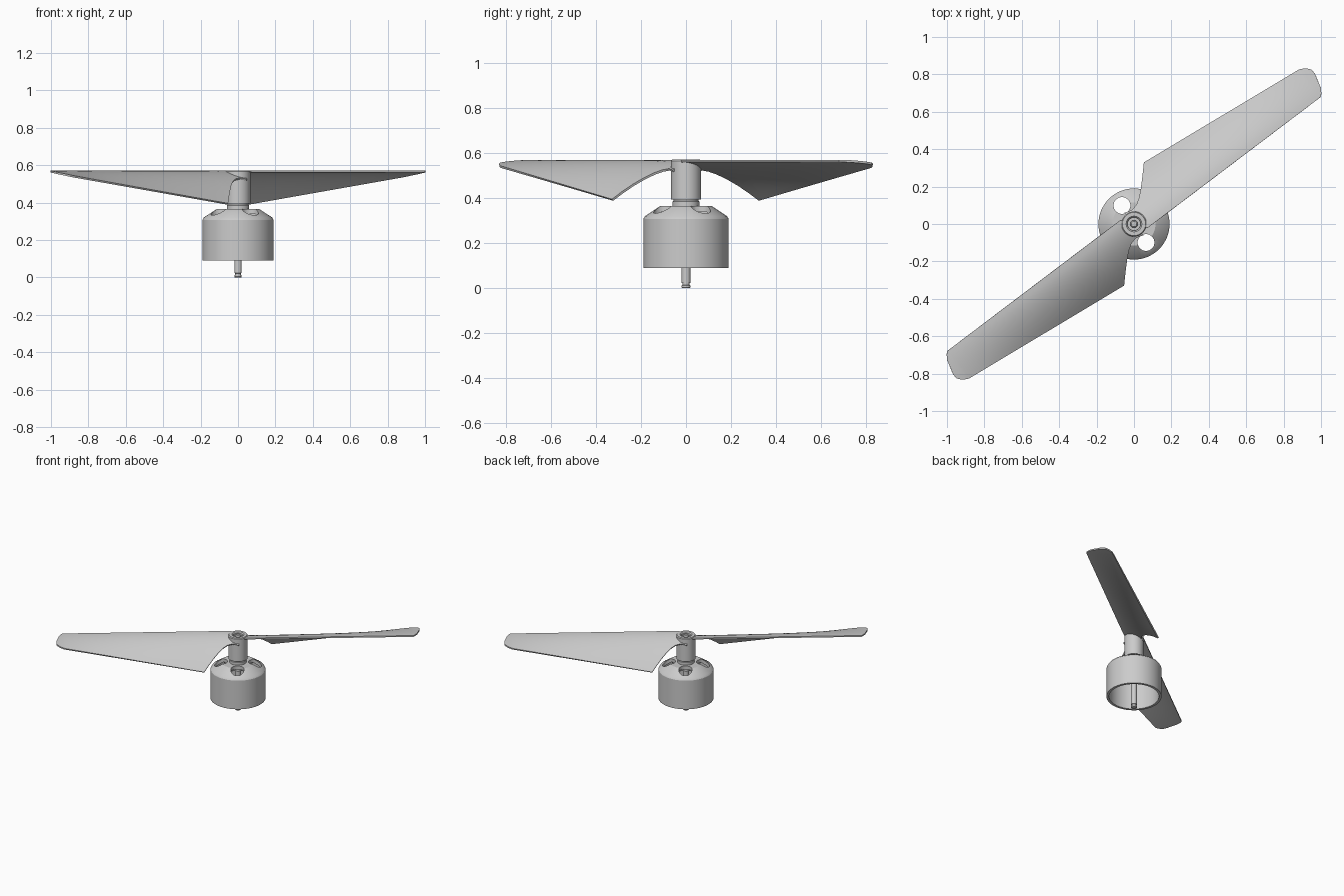
import bpy, bmesh
from math import pi, cos, sin, radians
from mathutils import Vector, Matrix

cube = bpy.data.objects.get("Cube")
if cube:
    bpy.data.objects.remove(cube, do_unlink=True)

grey = bpy.data.materials.new("light grey")
grey.use_nodes = True
GREY = (0.6, 0.6, 0.6, 1)
grey.diffuse_color = GREY
grey.node_tree.nodes["Principled BSDF"].inputs["Base Color"].default_value = GREY


def make_object(name, bm):
    mesh = bpy.data.meshes.new(name)
    bm.to_mesh(mesh)
    bm.free()
    mesh.materials.append(grey)
    obj = bpy.data.objects.new(name, mesh)
    bpy.context.collection.objects.link(obj)
    return obj


def smooth(obj, angle=30):
    bpy.ops.object.select_all(action="DESELECT")
    obj.select_set(True)
    bpy.context.view_layer.objects.active = obj
    bpy.ops.object.shade_smooth_by_angle(angle=radians(angle))


def apply_modifiers(obj):
    bpy.ops.object.select_all(action="DESELECT")
    obj.select_set(True)
    bpy.context.view_layer.objects.active = obj
    for mod in list(obj.modifiers):
        bpy.ops.object.modifier_apply(modifier=mod.name)


def lathe(name, profile, steps=64):
    """Spin a radius/height profile around the z axis."""
    bm = bmesh.new()
    verts = [bm.verts.new((r, 0, z)) for r, z in profile]
    edges = [bm.edges.new(pair) for pair in zip(verts, verts[1:])]
    bmesh.ops.spin(bm, geom=verts + edges, cent=(0, 0, 0), axis=(0, 0, 1),
                   angle=2 * pi, steps=steps)
    bmesh.ops.remove_doubles(bm, verts=bm.verts, dist=1e-4)
    bmesh.ops.recalc_face_normals(bm, faces=bm.faces)
    return make_object(name, bm)


# Motor bell: open below, with a tapered top
bell = lathe("motor_bell", [
    (0, 0.365), (0.115, 0.365), (0.183, 0.32), (0.19, 0.308), (0.19, 0.09),
    (0.172, 0.09), (0.172, 0.3), (0.11, 0.34), (0, 0.34)])

# Four round vents cut through the bell top
HOLE_ANGLES = [radians(33 + 90 * i) for i in range(4)]
bm = bmesh.new()
for a in HOLE_ANGLES:
    bmesh.ops.create_cone(bm, cap_ends=True, segments=32, radius1=0.045, radius2=0.045,
                          depth=0.2, matrix=Matrix.Translation(
                              (0.118 * cos(a), 0.118 * sin(a), 0.34)))
cutter = make_object("vent_cutter", bm)
cutter.hide_render = True
cut = bell.modifiers.new("vents", "BOOLEAN")
cut.operation = "DIFFERENCE"
cut.solver = "EXACT"
cut.object = cutter
apply_modifiers(bell)
bpy.data.objects.remove(cutter, do_unlink=True)
smooth(bell)

# Shaft, with a clip groove at the foot, and the boss that holds it
smooth(lathe("motor_shaft", [
    (0, 0), (0.017, 0), (0.02, 0.004), (0.02, 0.012), (0.015, 0.014), (0.015, 0.022),
    (0.02, 0.024), (0.02, 0.562), (0.014, 0.569), (0, 0.569)], 32))
smooth(lathe("shaft_boss", [
    (0.02, 0.31), (0.042, 0.31), (0.042, 0.345), (0.02, 0.345)], 32))

# Collar under the propeller
smooth(lathe("collar", [
    (0.02, 0.36), (0.06, 0.36), (0.06, 0.385), (0.055, 0.388), (0.055, 0.402),
    (0.02, 0.402)], 48))

# Propeller hub, with a recessed top
smooth(lathe("propeller_hub", [
    (0.018, 0.395), (0.067, 0.395), (0.067, 0.566), (0.062, 0.572), (0.042, 0.572),
    (0.035, 0.565), (0.035, 0.552), (0.018, 0.552)], 48))

# Stiffening ribs between the vents, inside the bell
bm = bmesh.new()
for a in HOLE_ANGLES:
    turn = Matrix.Rotation(a + pi / 4, 4, "Z")
    bmesh.ops.create_cube(bm, size=1, matrix=turn @ Matrix.Translation((0.085, 0, 0.327))
                          @ Matrix.Diagonal((0.1, 0.012, 0.03, 1)))
make_object("bell_ribs", bm)

# Blade: stations of (distance along span, front edge, rear edge)
ALONG = Vector((0.798, 0.603, 0))
ACROSS = Vector((-0.603, 0.798, 0))
ORIGIN = Vector((0.06, -0.03, 0))
TOP, POWER, KNEE, CHORD, DROP = 0.571, 1.8, 0.211, 0.291, 0.175
root = [(-0.033, 0.112, 0.138), (0, 0.105, 0.128), (0.012, 0, 0.127), (0.045, 0, 0.136),
        (0.076, 0, 0.156), (0.11, 0, 0.186), (0.146, 0, 0.222), (0.18, 0, 0.258)]
middle = [(KNEE + 0.955 * i / 12, 0, CHORD - 0.103 * i / 12) for i in range(13)]
tip = [(1.178, 0, 0.185), (1.192, 0.016, 0.178), (1.206, 0.04, 0.168),
       (1.216, 0.08, 0.158), (1.225, 0.112, 0.145)]


def blade_point(s, c):
    """Top surface: curls down to the rear, flattening toward the tip."""
    out = max(0, s - KNEE)
    rear = CHORD - 0.108 * out
    drop = DROP - 0.155 * out
    z = TOP - drop * (c / rear) ** POWER
    return ORIGIN + ALONG * s + ACROSS * c + Vector((0, 0, z))


def make_blade(name, turn):
    bm = bmesh.new()
    count = 10
    rows = [[bm.verts.new(blade_point(s, a + (b - a) * j / count)) for j in range(count + 1)]
            for s, a, b in root + middle + tip]
    for near, far in zip(rows, rows[1:]):
        for j in range(count):
            bm.faces.new((near[j], far[j], far[j + 1], near[j + 1]))
    bm.transform(Matrix.Rotation(turn, 4, "Z"))
    blade = make_object(name, bm)
    shell = blade.modifiers.new("thickness", "SOLIDIFY")
    shell.thickness = 0.01
    shell.offset = -1
    apply_modifiers(blade)
    smooth(blade)


make_blade("blade_left", 0)
make_blade("blade_right", pi)
